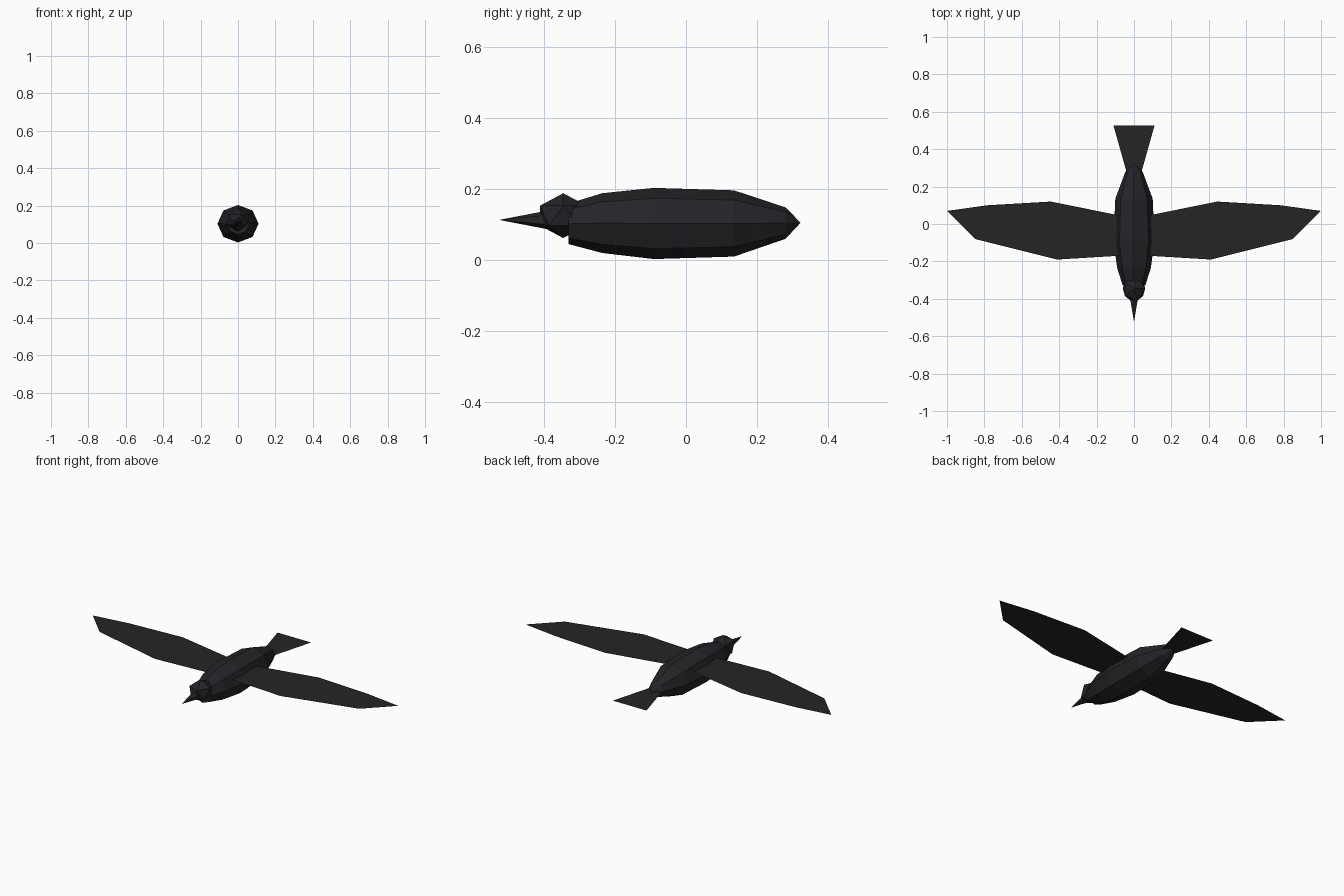
import bpy, bmesh
from math import pi, sin, cos
from mathutils import Matrix

if "Cube" in bpy.data.objects:
    bpy.data.objects.remove(bpy.data.objects["Cube"])


def material(name, color):
    m = bpy.data.materials.new(name)
    m.diffuse_color = color
    m.use_nodes = True
    m.node_tree.nodes["Principled BSDF"].inputs["Base Color"].default_value = m.diffuse_color
    return m


BODY = material("dark_body", (0.018, 0.018, 0.022, 1))
WING = material("dark_feather", (0.018, 0.018, 0.019, 1))
BEAK = material("dark_beak", (0.02, 0.02, 0.02, 1))


def make(name, bm, mat, normals=True):
    if normals:
        bmesh.ops.recalc_face_normals(bm, faces=bm.faces)
    me = bpy.data.meshes.new(name)
    bm.to_mesh(me)
    bm.free()
    me.materials.append(mat)
    ob = bpy.data.objects.new(name, me)
    bpy.context.collection.objects.link(ob)
    return ob


def sheet(name, pts, z, mat):
    # Flat feather sheet facing up
    bm = bmesh.new()
    f = bm.faces.new([bm.verts.new((x, y, z)) for x, y in pts])
    f.normal_update()
    if f.normal.z < 0:
        f.normal_flip()
    return make(name, bm, mat, False)


# Body: eight-sided rings along y (y, centre z, half width, half height)
bm = bmesh.new()
rings = []
for y, zc, rx, rz in [(-0.33, 0.102, 0.060, 0.057), (-0.235, 0.104, 0.090, 0.084),
                      (-0.09, 0.103, 0.110, 0.100), (0.135, 0.103, 0.100, 0.093),
                      (0.28, 0.104, 0.046, 0.044)]:
    rings.append([bm.verts.new((rx * cos(i * pi / 4), y, zc + rz * sin(i * pi / 4)))
                  for i in range(8)])
tip = bm.verts.new((0, 0.322, 0.105))
for a, b in zip(rings, rings[1:]):
    for i in range(8):
        j = (i + 1) % 8
        bm.faces.new((a[i], a[j], b[j], b[i]))
for i in range(8):
    bm.faces.new((rings[-1][i], rings[-1][(i + 1) % 8], tip))
bm.faces.new(rings[0])
make("body", bm, BODY)

# Head: faceted ball
bm = bmesh.new()
bmesh.ops.create_icosphere(bm, subdivisions=1, radius=1,
                           matrix=Matrix.Translation((0, -0.345, 0.125))
                           @ Matrix.Diagonal((0.067, 0.076, 0.063, 1)))
make("head", bm, BODY)

# Beak: pointed cone facing forward
bm = bmesh.new()
bmesh.ops.create_cone(bm, cap_ends=True, segments=6, radius1=0.026, radius2=0, depth=0.135,
                      matrix=Matrix.Translation((0, -0.4575, 0.113))
                      @ Matrix.Rotation(pi / 2, 4, 'X'))
make("beak", bm, BEAK)

# Wings: mirrored outlines
outline = [(0.05, 0.04), (0.445, 0.12), (0.785, 0.10), (1.0, 0.07),
           (0.85, -0.08), (0.41, -0.19), (0.05, -0.168)]
for side, s in (("left", 1), ("right", -1)):
    sheet(side + "_wing", [(s * x, y) for x, y in outline], 0.142, WING)

# Tail: flared sheet
sheet("tail", [(-0.032, 0.25), (0.032, 0.25), (0.11, 0.527), (-0.11, 0.527)], 0.104, WING)
